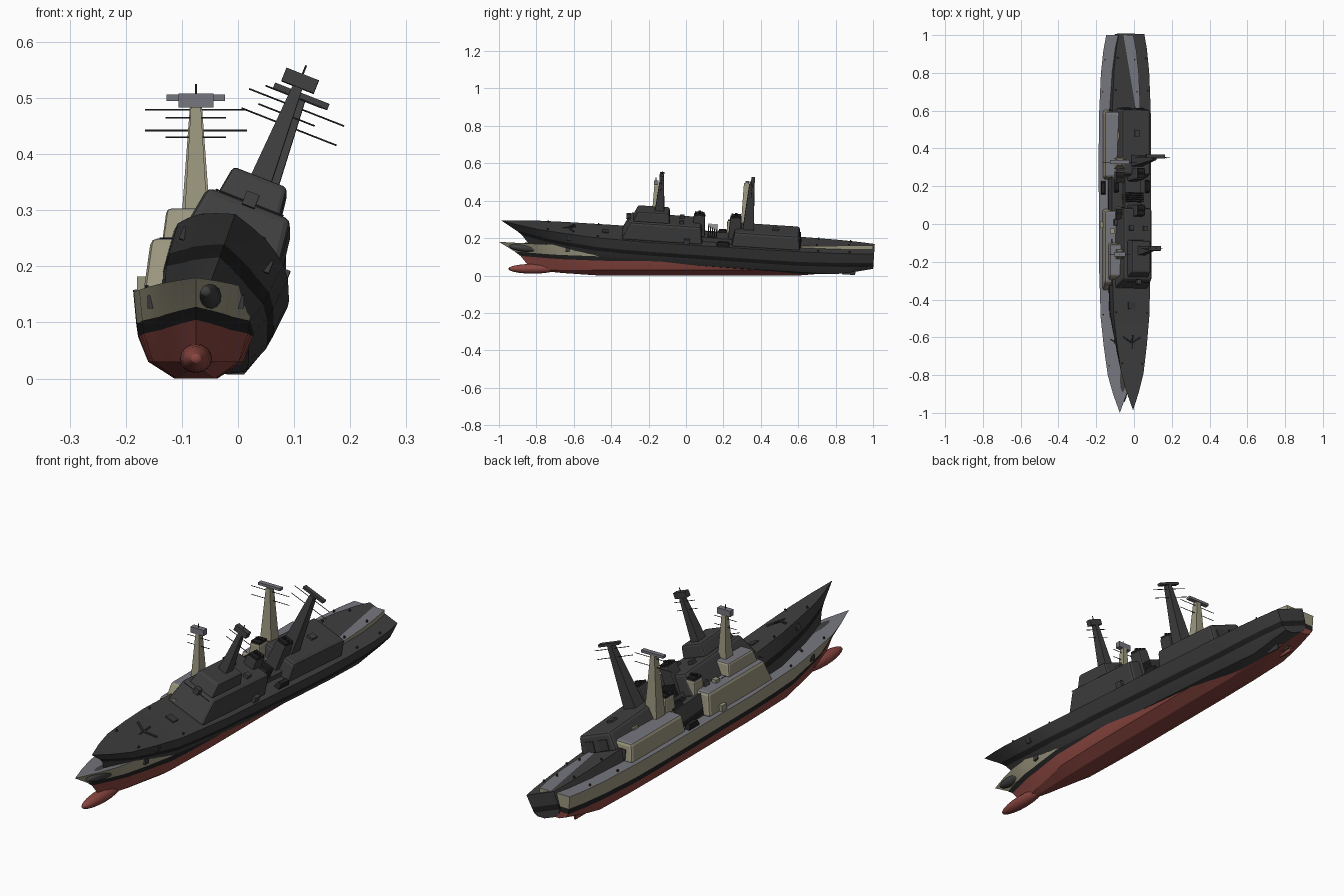
import bpy, bmesh, math
from mathutils import Matrix, Vector

if "Cube" in bpy.data.objects:
    bpy.data.objects.remove(bpy.data.objects["Cube"])


def material(name, r, g, b):
    m = bpy.data.materials.new(name)
    m.diffuse_color = (r, g, b, 1)
    m.use_nodes = True
    m.node_tree.nodes["Principled BSDF"].inputs["Base Color"].default_value = m.diffuse_color
    return m


BEIGE = material("beige paint", .33, .31, .215)
DECK = material("deck grey", .18, .18, .21)
RED = material("antifouling red", .25, .06, .05)
BLACK = material("black", .015, .015, .015)
DARK = material("dark grey", .05, .05, .05)
TRIM = material("dark trim", .04, .04, .04)


def lerp(table, y):
    """Linear lookup in a list of (y, value) pairs."""
    for (a, va), (b, vb) in zip(table, table[1:]):
        if y <= b:
            return va + (vb - va) * (y - a) / (b - a)
    return table[-1][1]


# hull lines along the length
BEAM = [(-1, .0), (-.9, .036), (-.8, .064), (-.65, .085), (-.5, .101), (-.2, .111),
        (.4, .112), (.6, .109), (.8, .1), (.92, .087), (1, .072)]
SHEER = [(-1, .18), (-.8, .169), (-.5, .158), (-.2, .155), (1, .16)]
KEEL = [(-1, .025), (-.8, .013), (-.5, 0), (.6, 0), (.8, .016), (1, .055)]
WATER = [(-1, .105), (-.75, .088), (-.4, .077), (.6, .074), (1, .084)]
STATIONS = [-1, -.95, -.9, -.85, -.8, -.72, -.65, -.57, -.5, -.35, -.2, 0, .2, .4, .6, .7, .8, .87, .92, 1]
STEM = [-.78, -.78, -.83, -.885, -.915, -1]


def build_ship(tag, place, hull_c, deck_c, bottom_c, stripe_c, fit_c):
    def finish(bm, name, mats, bevel=0, smooth=False):
        bmesh.ops.recalc_face_normals(bm, faces=bm.faces)
        me = bpy.data.meshes.new(name)
        bm.to_mesh(me)
        bm.free()
        for m in mats:
            me.materials.append(m)
        me.transform(place)
        ob = bpy.data.objects.new(tag + "_" + name, me)
        bpy.context.collection.objects.link(ob)
        if bevel:
            mod = ob.modifiers.new("bevel", 'BEVEL')
            mod.width, mod.segments, mod.limit_method = bevel, 2, 'ANGLE'
        if smooth:
            bpy.ops.object.select_all(action='DESELECT')
            ob.select_set(True)
            bpy.context.view_layer.objects.active = ob
            bpy.ops.object.shade_smooth_by_angle(angle=math.radians(25))
        return ob

    def block(name, x, y0, y1, z0, z1, hx, inset=(0, 0, 0), bevel=0, mats=None):
        """Box centred on x; inset = top narrowing at side, front, back."""
        s, f, b = inset
        bm = bmesh.new()
        low = [bm.verts.new((x + sx * hx, y, z0)) for sx, y in ((-1, y0), (1, y0), (1, y1), (-1, y1))]
        top = [bm.verts.new((x + sx * (hx - s), y, z1))
               for sx, y in ((-1, y0 + f), (1, y0 + f), (1, y1 - b), (-1, y1 - b))]
        bm.faces.new(low)
        roof = bm.faces.new(top)
        for i in range(4):
            j = (i + 1) % 4
            bm.faces.new((low[i], low[j], top[j], top[i]))
        mats = mats or (hull_c, deck_c)
        roof.material_index = len(mats) - 1
        return finish(bm, name, mats, bevel)

    def rod(name, a, b, r, mat, sides=6):
        a, b = Vector(a), Vector(b)
        d = b - a
        bm = bmesh.new()
        m = Matrix.Translation((a + b) / 2) @ d.to_track_quat('Z', 'Y').to_matrix().to_4x4()
        bmesh.ops.create_cone(bm, cap_ends=True, segments=sides, radius1=r, radius2=r, depth=d.length, matrix=m)
        return finish(bm, name, [mat])

    # hull: lofted cross-sections, rows coloured by height band
    bm = bmesh.new()
    rings = []
    for s in STATIONS:
        hw, zk, wl, top = (lerp(t, s) for t in (BEAM, KEEL, WATER, SHEER))
        fine = min(1, .45 + .55 * (s + 1) / .5)
        chine = max(.03, zk + .012)
        prof = [(0, zk), (hw * .34 * fine, zk), (hw * .76 * fine, chine), (hw * .92 * (fine + 1) / 2, wl),
                (hw * .95 * (fine + 2) / 3, wl + .023), (hw, top)]
        pts = []
        for (x, z), stem in zip(prof, STEM):
            y = s if s > -.4 else -.4 + (s + .4) * (-stem - .4) / .6
            pts.append((x, y, z))
        right = [bm.verts.new(p) for p in pts]
        left = [bm.verts.new((-p[0], p[1], p[2])) for p in pts[1:]]
        rings.append(left[::-1] + right)
    n = len(rings[0])
    bands = [0, 1, 2, 2, 2, 2, 2, 2, 1, 0]
    for a, b in zip(rings, rings[1:]):
        for i in range(n - 1):
            bm.faces.new((a[i], a[i + 1], b[i + 1], b[i])).material_index = bands[i]
        bm.faces.new((a[n - 1], a[0], b[0], b[n - 1])).material_index = 3
    last = rings[-1]
    for i in range(n // 2):
        f = [last[i], last[i + 1], last[n - 2 - i], last[n - 1 - i]]
        bm.faces.new(list(dict.fromkeys(f))).material_index = bands[i]
    bmesh.ops.remove_doubles(bm, verts=bm.verts, dist=.0005)
    finish(bm, "hull", [hull_c, stripe_c, bottom_c, deck_c], smooth=True)

    # bow bulb
    bm = bmesh.new()
    m = Matrix.Translation((0, -.82, .036)) @ Matrix.Diagonal((.029, .13, .026, 1)) @ Matrix.Rotation(math.pi / 2, 4, 'X')
    bmesh.ops.create_uvsphere(bm, u_segments=16, v_segments=10, radius=1, matrix=m)
    finish(bm, "bow_bulb", [bottom_c], smooth=True)

    # superstructure
    block("forward_house", 0, -.355, .08, .15, .25, .094, (.014, .045, .012), .012)
    block("bridge", 0, -.3, -.1, .245, .303, .06, (.008, .025, .008), .008)
    block("aft_house", 0, .235, .605, .15, .232, .092, (.012, .012, .012), .012)
    block("midship_casing", 0, .07, .25, .15, .178, .05, (.004, 0, 0))
    block("bridge_front_box", 0, -.335, -.312, .243, .268, .012)
    rod("bridge_front_rail", (-.065, -.325, .25), (.065, -.325, .25), .0015, fit_c)

    # funnels with black caps
    for name, y in (("forward", .055), ("aft", .25)):
        block(name + "_funnel", 0, y - .035, y + .035, .17, .292, .03, (.006, .005, .005), .006)
        block(name + "_funnel_cap", 0, y - .025, y + .025, .29, .3, .02, mats=[BLACK])
        for sx in (-1, 1):
            rod(name + "_exhaust", (sx * .009, y, .295), (sx * .009, y, .308), .007, BLACK, 8)

    # masts, yards and radars
    block("forward_mast", 0, -.185, -.135, .295, .484, .02, (.011, .016, .012))
    block("aft_mast", 0, .29, .35, .225, .496, .03, (.02, .02, .014))
    block("forward_radar", 0, -.172, -.148, .483, .508, .031, mats=[deck_c])
    block("aft_radar", 0, .318, .338, .495, .506, .052, mats=[deck_c])
    for name, y, w, heights in (("forward_yard", -.16, .054, (.43, .465)), ("aft_yard", .325, .091, (.442, .479))):
        for z in heights:
            rod(name, (-w, y, z), (w, y, z), .0015, fit_c)
    rod("forward_aerial", (0, -.16, .5), (0, -.16, .525), .002, fit_c)

    # side fittings: boats, anchors, deck bollards, rudders, shafts
    for sx in (-1, 1):
        block("boat", sx * .088, .155, .228, .153, .178, .012, (.003, .01, .01), mats=[BLACK])
        block("anchor", sx * .078, -.645, -.62, .125, .148, .008, mats=[fit_c])
        block("side_launcher", sx * .096, -.02, .012, .155, .182, .009, mats=[hull_c])
        block("rudder", sx * .03, .835, .905, .016, .07, .004, (0, 0, -.008), mats=[bottom_c])
        rod("propeller_shaft", (sx * .035, .55, .012), (sx * .035, .81, .026), .004, bottom_c)
        for y in (-.75, -.48, .7, .87):
            x = sx * (lerp(BEAM, y) - .014)
            rod("bollard", (x, y, .15), (x, y, lerp(SHEER, y) + .009), .004, fit_c)
        # breakwater arms on the fore deck
        rod("breakwater", (0, -.64, .168), (sx * .05, -.61, .165), .005, fit_c)
        # roof lockers
        block("roof_locker", sx * .04, -.05, -.025, .248, .264, .011, mats=[hull_c])
        block("hangar_door", sx * .036, .602, .607, .162, .205, .022, (0, -.006, .006), mats=[fit_c])
    rod("jack_staff", (0, -.68, .16), (0, -.6, .176), .004, fit_c)
    block("fore_hatch", 0, -.46, -.425, .152, .163, .02, mats=[fit_c])
    block("aft_roof_hatch", 0, .45, .485, .23, .241, .013, mats=[hull_c])
    # row of ventilators between the funnels
    for i in range(5):
        block("ventilator", 0, .105 + i * .011, .111 + i * .011, .175, .225, .045, mats=[fit_c])


# upright vessel and the heeled, bow-up dark vessel overlapping it
upright = Matrix.Translation((-.075, 0, 0))
heeled = (Matrix.Translation((-.071, 0, .06)) @ Matrix.Rotation(math.radians(-3.8), 4, 'X')
          @ Matrix.Rotation(math.radians(21.5), 4, 'Y'))
build_ship("pale_ship", upright, BEIGE, DECK, RED, BLACK, TRIM)
build_ship("dark_ship", heeled, DARK, DARK, DARK, BLACK, TRIM)
